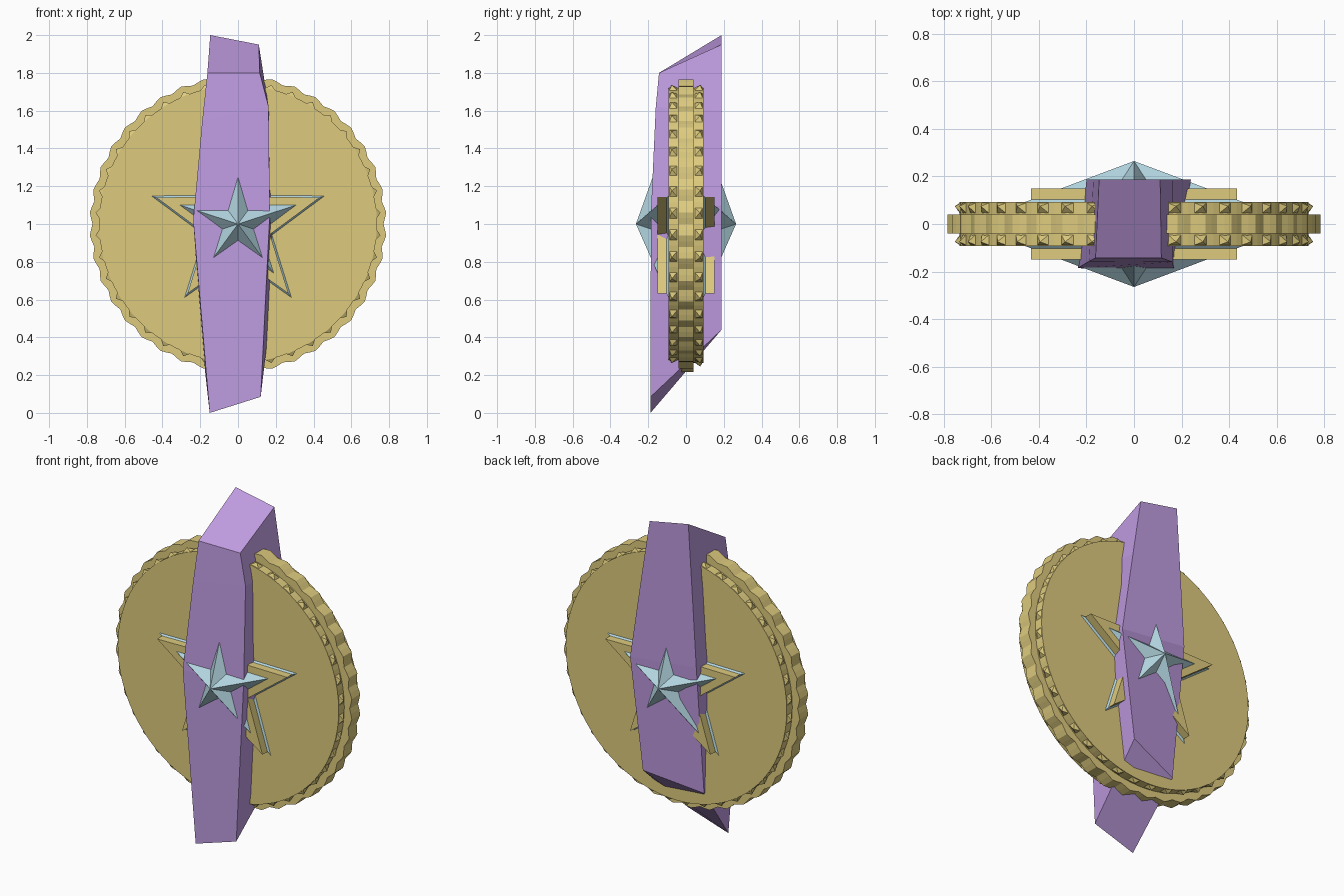
import bpy, bmesh
from math import sin, cos, pi, radians

old = bpy.data.objects.get("Cube")
if old:
    bpy.data.objects.remove(old, do_unlink=True)

MID = 1.0  # height of the medal centre


def material(name, rgb):
    m = bpy.data.materials.new(name)
    m.use_nodes = True
    m.diffuse_color = (*rgb, 1)
    m.node_tree.nodes["Principled BSDF"].inputs["Base Color"].default_value = (*rgb, 1)
    return m


gold = material("gold", (0.73, 0.60, 0.21))
purple = material("purple", (0.52, 0.33, 0.75))
blue = material("pale_blue", (0.45, 0.67, 0.75))


def finish(name, bm, mat):
    bmesh.ops.recalc_face_normals(bm, faces=bm.faces)
    mesh = bpy.data.meshes.new(name)
    bm.to_mesh(mesh)
    bm.free()
    obj = bpy.data.objects.new(name, mesh)
    mesh.materials.append(mat)
    bpy.context.collection.objects.link(obj)
    return obj


def loft(name, rings, mat, tips=None):
    """Bridge closed rings, then cap the ends with a face or a pyramid tip."""
    bm = bmesh.new()
    loops = [[bm.verts.new(p) for p in ring] for ring in rings]
    n = len(loops[0])
    for a, b in zip(loops, loops[1:]):
        for i in range(n):
            j = (i + 1) % n
            bm.faces.new((a[i], a[j], b[j], b[i]))
    for k, loop in enumerate((loops[0], loops[-1])):
        if tips:
            tip = bm.verts.new(tips[k])
            for i in range(n):
                bm.faces.new((loop[i], loop[(i + 1) % n], tip))
        else:
            bm.faces.new(loop)
    return finish(name, bm, mat)


def polar(radii, y):
    """Ring in the xz plane starting at the top."""
    n = len(radii)
    return [(r * sin(2 * pi * i / n), y, MID + r * cos(2 * pi * i / n))
            for i, r in enumerate(radii)]


def slab(name, radii, half, mat):
    return loft(name, [polar(radii, -half), polar(radii, half)], mat)


# Coin: thick round body with a thinner scalloped rim
TEETH = 40
slab("coin_body", [0.735] * (TEETH * 2), 0.093, gold)
slab("coin_rim", [0.77, 0.779, 0.787, 0.779] * TEETH, 0.04, gold)

# Small wedges in the step on both sides of the rim
bm = bmesh.new()
for side in (-1, 1):
    for i in range(TEETH):
        a = 2 * pi * (i + 0.5) / TEETH

        def at(r, da, y):
            t = a + radians(da)
            return bm.verts.new((r * sin(t), side * y, MID + r * cos(t)))

        base = [at(0.728, -2.8, 0.092), at(0.728, 2.8, 0.092),
                at(0.728, 2.8, 0.038), at(0.728, -2.8, 0.038)]
        tip = at(0.757, 0, 0.075)
        bm.faces.new(base)
        for k in range(4):
            bm.faces.new((base[k], base[(k + 1) % 4], tip))
finish("rim_wedges", bm, gold)

# Raised star plate, with a faceted star rising through it on both faces
slab("star_plate", [0.455, 0.178] * 5, 0.15, gold)
star = [0.49, 0.192] * 5
loft("faceted_star", [polar(star, -0.09), polar(star, 0.09)], blue,
     tips=[(0, -0.265, MID), (0, 0.265, MID)])

# Slanted crystal bar: corners run front left, front right, back right, back left
loft("crystal_bar", [
    [(-0.15, -0.188, 0), (0.12, -0.188, 0.085), (0.155, 0.188, 0.44), (-0.19, 0.1, 0.36)],
    [(-0.237, -0.186, 1.02), (0.168, -0.186, 1.05), (0.24, 0.188, 1.1), (-0.2, 0.188, 1.15)],
    [(-0.189, -0.157, 1.55), (0.162, -0.16, 1.62), (0.165, 0.188, 1.6), (-0.171, 0.188, 1.62)],
    [(-0.162, -0.143, 1.8), (0.115, -0.143, 1.8), (0.11, 0.188, 1.95), (-0.147, 0.188, 2.0)],
], purple)
